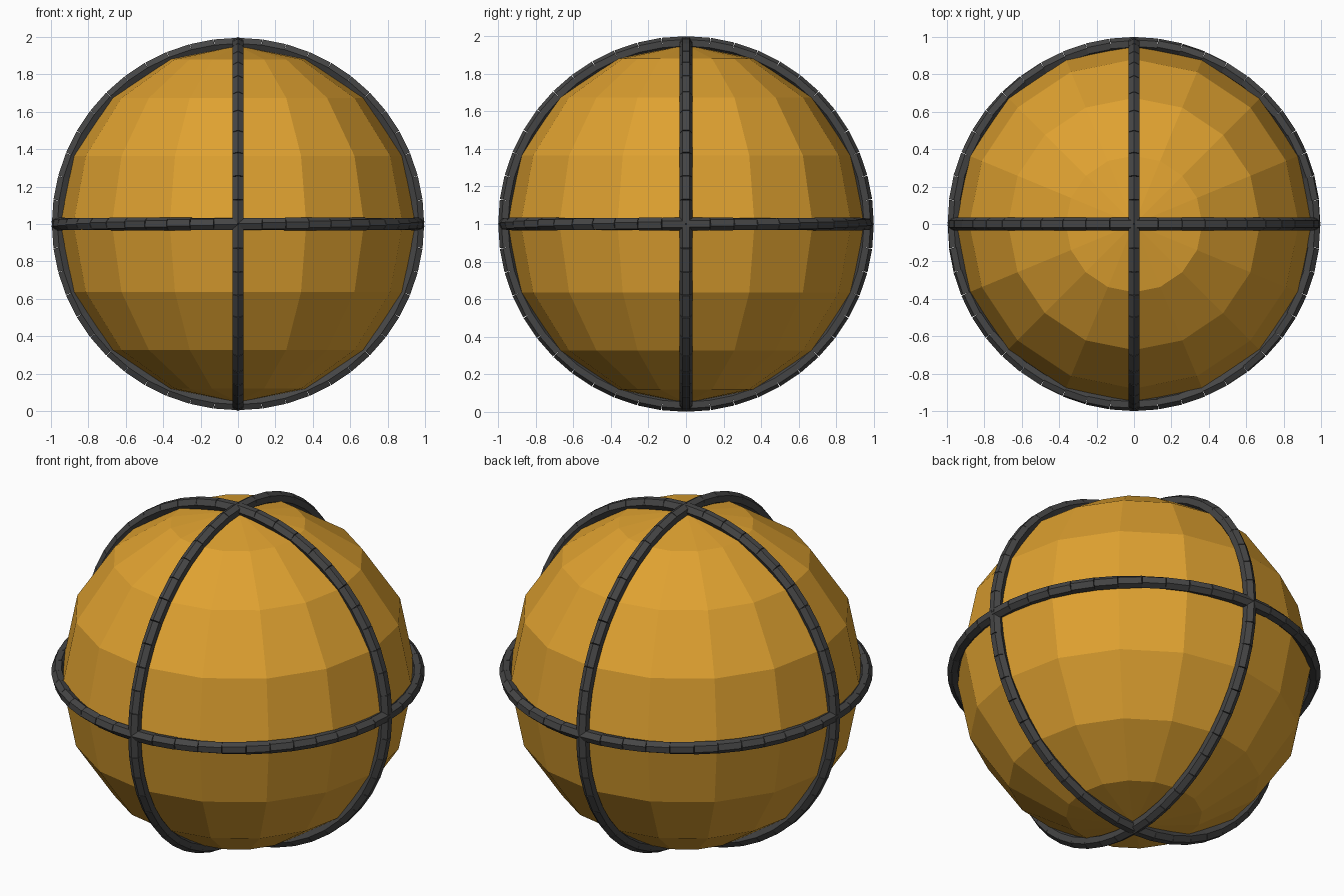
import bpy, bmesh, math
from mathutils import Vector, Matrix

cube = bpy.data.objects.get("Cube")
if cube:
    bpy.data.objects.remove(cube, do_unlink=True)

BALL_R, RING_R, ROD_R = 0.953, 0.965, 0.035
LINKS, SIDES = 48, 6
CENTRE = Vector((0, 0, 1))


def material(name, colour):
    mat = bpy.data.materials.new(name)
    mat.use_nodes = True
    mat.diffuse_color = colour
    mat.node_tree.nodes["Principled BSDF"].inputs["Base Color"].default_value = colour
    return mat


def finish(bm, name, mat):
    mesh = bpy.data.meshes.new(name)
    bm.to_mesh(mesh)
    bm.free()
    mesh.materials.append(mat)
    obj = bpy.data.objects.new(name, mesh)
    obj.location = CENTRE
    bpy.context.collection.objects.link(obj)


amber = material("amber", (0.74, 0.36, 0.03, 1))
charcoal = material("charcoal", (0.06, 0.06, 0.06, 1))

# Faceted ball
bm = bmesh.new()
bmesh.ops.create_uvsphere(bm, u_segments=16, v_segments=8, radius=BALL_R)
finish(bm, "ball", amber)


def ring(name, u, v):
    """Great circle of straight six-sided rods in the plane of u and v."""
    bm = bmesh.new()
    points = [RING_R * (u * math.cos(a) + v * math.sin(a))
              for a in (math.tau * i / LINKS for i in range(LINKS))]
    for i, start in enumerate(points):
        end = points[(i + 1) % LINKS]
        along = end - start
        turn = Vector((0, 0, 1)).rotation_difference(along).to_matrix().to_4x4()
        place = Matrix.Translation((start + end) / 2) @ turn
        bmesh.ops.create_cone(bm, cap_ends=True, segments=SIDES, radius1=ROD_R,
                              radius2=ROD_R, depth=along.length, matrix=place)
    finish(bm, name, charcoal)


# Three crossing rings
X, Y, Z = Vector((1, 0, 0)), Vector((0, 1, 0)), Vector((0, 0, 1))
ring("equator_ring", X, Y)
ring("front_to_back_ring", Y, Z)
ring("side_to_side_ring", X, Z)
